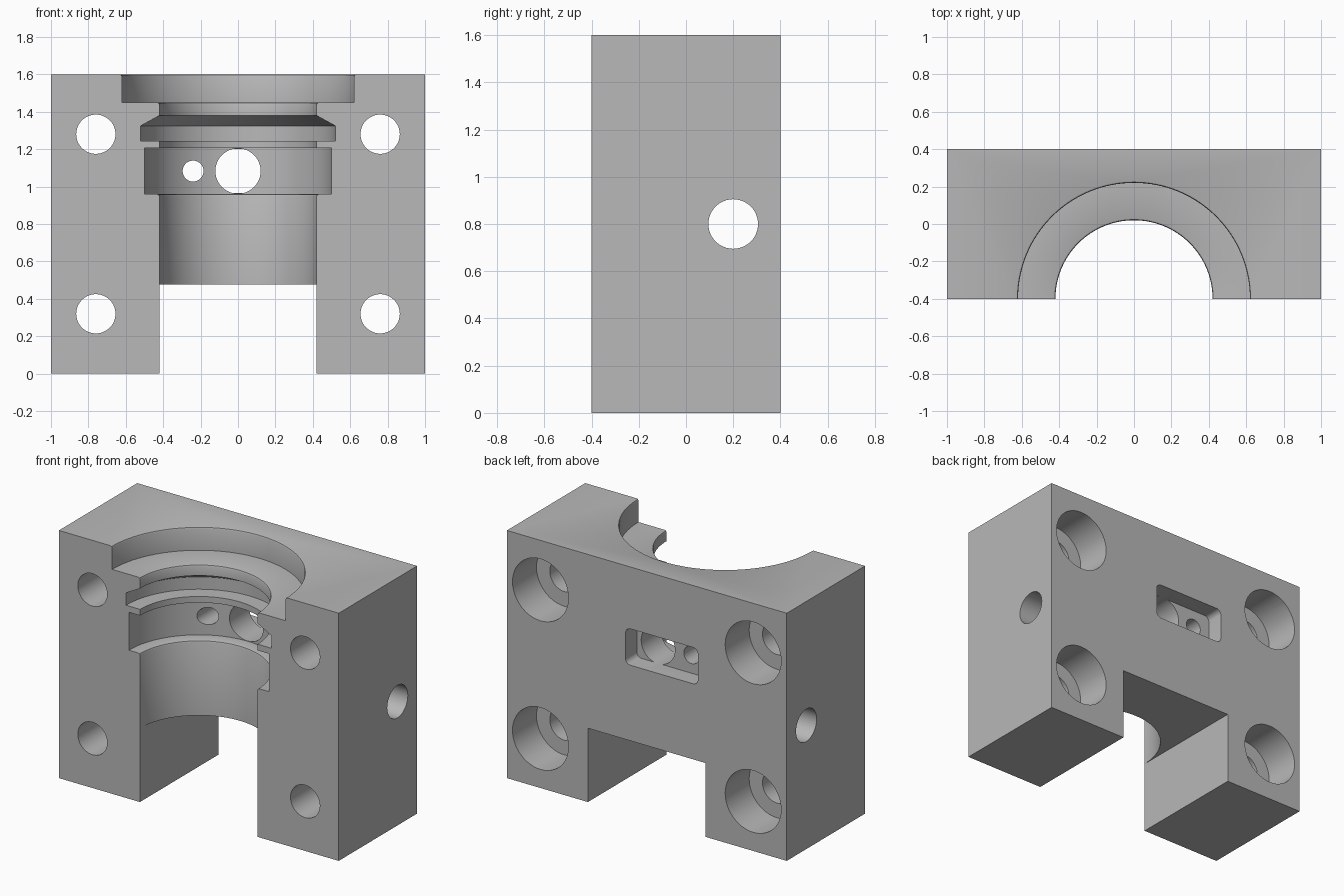
import bpy, bmesh, math
from mathutils import Matrix, Vector

cube = bpy.data.objects.get("Cube")
if cube:
    bpy.data.objects.remove(cube, do_unlink=True)

steel = bpy.data.materials.new("plain grey")
steel.use_nodes = True
GREY = (0.48, 0.48, 0.48, 1)
steel.diffuse_color = GREY
steel.node_tree.nodes["Principled BSDF"].inputs["Base Color"].default_value = GREY


def make_object(name, bm):
    bmesh.ops.recalc_face_normals(bm, faces=bm.faces)
    mesh = bpy.data.meshes.new(name)
    bm.to_mesh(mesh)
    bm.free()
    mesh.materials.append(steel)
    obj = bpy.data.objects.new(name, mesh)
    bpy.context.collection.objects.link(obj)
    return obj


def box(name, low, high, corner=0):
    """Box between two corners; its edges along y can be rounded."""
    low, high = Vector(low), Vector(high)
    bm = bmesh.new()
    bmesh.ops.create_cube(bm, size=1, matrix=Matrix.Translation((low + high) / 2)
                          @ Matrix.Diagonal((high - low).to_4d()))
    if corner:
        edges = [e for e in bm.edges
                 if abs(e.verts[0].co.y - e.verts[1].co.y) > 0.01]
        bmesh.ops.bevel(bm, geom=edges, offset=corner, segments=6,
                        profile=0.5, affect='EDGES')
    return make_object(name, bm)


def rod(name, start, end, radius):
    """Cylinder between two points."""
    start, end = Vector(start), Vector(end)
    axis = end - start
    turn = axis.to_track_quat('Z', 'Y').to_matrix().to_4x4()
    bm = bmesh.new()
    bmesh.ops.create_cone(bm, cap_ends=True, segments=48, radius1=radius,
                          radius2=radius, depth=axis.length,
                          matrix=Matrix.Translation((start + end) / 2) @ turn)
    return make_object(name, bm)


def lathe(name, profile, y, steps=128):
    """Closed solid turned about a vertical axis from (radius, z) points."""
    bm = bmesh.new()
    rings = []
    for r, z in profile:
        angles = [math.tau * i / steps for i in range(steps)]
        rings.append([bm.verts.new((r * math.cos(a), y + r * math.sin(a), z))
                      for a in angles])
    for a, b in zip(rings, rings[1:]):
        for i in range(steps):
            j = (i + 1) % steps
            bm.faces.new((a[i], a[j], b[j], b[i]))
    bm.faces.new(rings[0])
    bm.faces.new(rings[-1])
    return make_object(name, bm)


def cut(body, cutter):
    mod = body.modifiers.new("cut", 'BOOLEAN')
    mod.operation = 'DIFFERENCE'
    mod.solver = 'EXACT'
    mod.object = cutter
    bpy.context.view_layer.objects.active = body
    bpy.ops.object.modifier_apply(modifier=mod.name)
    bpy.data.objects.remove(cutter, do_unlink=True)


# Main block and the slot between its two feet
block = box("clamp_block", (-1, -0.4, 0), (1, 0.4, 1.6))
cut(block, box("foot_slot", (-0.421, -0.6, -0.2), (0.421, 0.6, 0.477)))

# Stepped half bore with rounded lips, a ring groove and a tapered groove
bore = [(0.42, 0.4), (0.42, 0.948), (0.4235, 0.9565), (0.432, 0.96),
        (0.5, 0.96), (0.5, 1.205), (0.42, 1.205), (0.42, 1.245),
        (0.52, 1.245), (0.52, 1.325), (0.42, 1.38), (0.42, 1.438),
        (0.4235, 1.4465), (0.432, 1.45), (0.62, 1.45), (0.62, 1.588),
        (0.6235, 1.5965), (0.632, 1.6), (0.632, 1.7)]
cut(block, lathe("stepped_bore", bore, -0.4))

# Four bolt holes, counterbored from the back
for x in (-0.76, 0.76):
    for z in (0.32, 1.28):
        cut(block, rod("bolt_hole", (x, -0.6, z), (x, 0.6, z), 0.105))
        cut(block, rod("counterbore", (x, 0.155, z), (x, 0.6, z), 0.2))

# Cross hole through both sides
cut(block, rod("cross_hole", (-1.2, 0.2, 0.8), (1.2, 0.2, 0.8), 0.105))

# Back pocket with two ports into the bore
cut(block, box("port_pocket", (-0.365, 0.285, 0.965), (0.152, 0.6, 1.2), 0.035))
cut(block, rod("large_port", (0, -0.1, 1.083), (0, 0.35, 1.083), 0.121))
cut(block, rod("small_port", (-0.24, -0.2, 1.083), (-0.24, 0.35, 1.083), 0.056))

# Smooth the round walls, keep the machined edges sharp
bpy.ops.object.select_all(action='DESELECT')
block.select_set(True)
bpy.context.view_layer.objects.active = block
bpy.ops.object.shade_smooth_by_angle(angle=math.radians(28))
